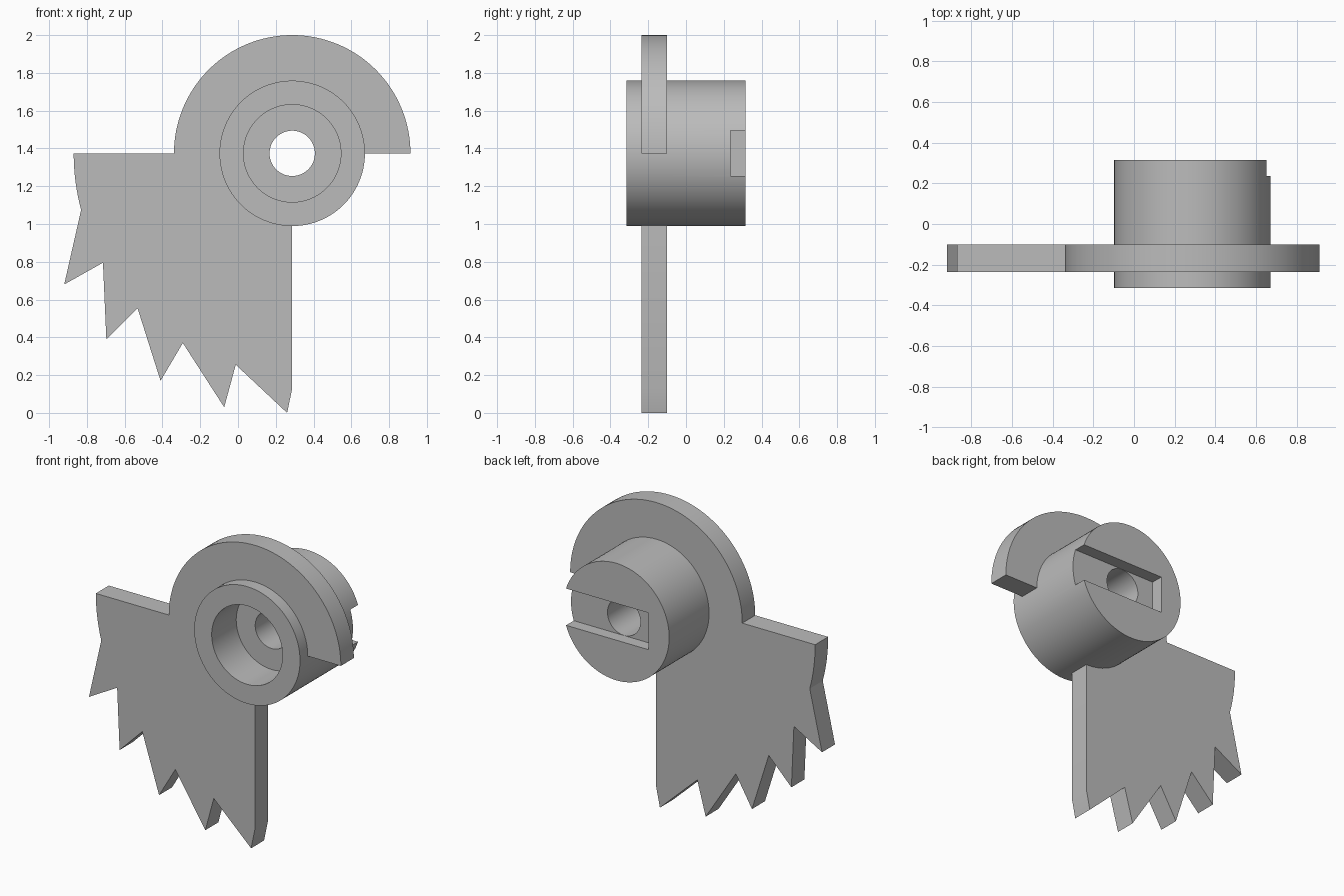
import bpy, bmesh, math

if "Cube" in bpy.data.objects:
    bpy.data.objects.remove(bpy.data.objects["Cube"])

CX, CZ = 0.287, 1.374          # hub axis (runs along y)
HUB_R, BORE_R, RECESS_R = 0.385, 0.12, 0.258
DISC_R, FAN_R = 0.626, 1.157

grey = bpy.data.materials.new("plain grey")
grey.diffuse_color = (0.5, 0.5, 0.5, 1)
grey.use_nodes = True
grey.node_tree.nodes["Principled BSDF"].inputs["Base Color"].default_value = grey.diffuse_color


def arc(r, a0, a1, n):
    """Points (x, z) on an arc around the hub axis, angles in degrees."""
    angles = [math.radians(a0 + (a1 - a0) * i / n) for i in range(n + 1)]
    return [(CX + r * math.cos(a), CZ + r * math.sin(a)) for a in angles]


def finish(name, bm):
    bmesh.ops.recalc_face_normals(bm, faces=bm.faces[:])
    mesh = bpy.data.meshes.new(name)
    bm.to_mesh(mesh)
    bm.free()
    mesh.materials.append(grey)
    ob = bpy.data.objects.new(name, mesh)
    bpy.context.collection.objects.link(ob)
    return ob


def smooth(ob):
    bpy.ops.object.select_all(action='DESELECT')
    ob.select_set(True)
    bpy.context.view_layer.objects.active = ob
    bpy.ops.object.shade_smooth_by_angle(angle=math.radians(25))


def extrude_y(name, outline, y0, y1):
    bm = bmesh.new()
    face = bm.faces.new([bm.verts.new((x, y0, z)) for x, z in outline])
    out = bmesh.ops.extrude_face_region(bm, geom=[face])
    verts = [v for v in out["geom"] if isinstance(v, bmesh.types.BMVert)]
    bmesh.ops.translate(bm, verts=verts, vec=(0, y1 - y0, 0))
    return finish(name, bm)


# Hub: lathed section with a front recess and a through bore
section = [(-0.315, HUB_R), (-0.315, RECESS_R), (-0.06, RECESS_R),
           (-0.06, BORE_R), (0.315, BORE_R), (0.315, HUB_R)]
N = 96
bm = bmesh.new()
rings = [[bm.verts.new((x, y, z)) for x, z in arc(r, 0, 360, N)[:-1]]
         for y, r in section]
for a, b in zip(rings, rings[1:] + rings[:1]):
    for i in range(N):
        j = (i + 1) % N
        bm.faces.new((a[i], a[j], b[j], b[i]))
hub = finish("hub", bm)

# Slot in the back of the hub, open to the right side
x0, x1, h = CX - 0.235, CX + 0.6, 0.121
cutter = extrude_y("slot_cutter",
                   [(x0, CZ - h), (x1, CZ - h), (x1, CZ + h), (x0, CZ + h)],
                   0.235, 0.5)
cutter.hide_render = True
mod = hub.modifiers.new("slot", 'BOOLEAN')
mod.operation, mod.solver, mod.object = 'DIFFERENCE', 'EXACT', cutter
bpy.context.view_layer.objects.active = hub
bpy.ops.object.modifier_apply(modifier=mod.name)
bpy.data.objects.remove(cutter)
smooth(hub)

# Plate: half disc above, jagged quarter fan below, open around the hub
jagged = [(-0.92, 0.68), (-0.715, 0.795), (-0.697, 0.39), (-0.532, 0.555),
          (-0.41, 0.17), (-0.292, 0.37), (-0.073, 0.03), (-0.012, 0.255),
          (0.26, 0.0), (CX, 0.13)]
outline = (arc(DISC_R, 0, 180, 64) + arc(FAN_R, 180, 195, 8) + jagged
           + arc(HUB_R - 0.03, 270, 0, 60))
plate = extrude_y("toothed_plate", outline, -0.235, -0.1)
smooth(plate)
